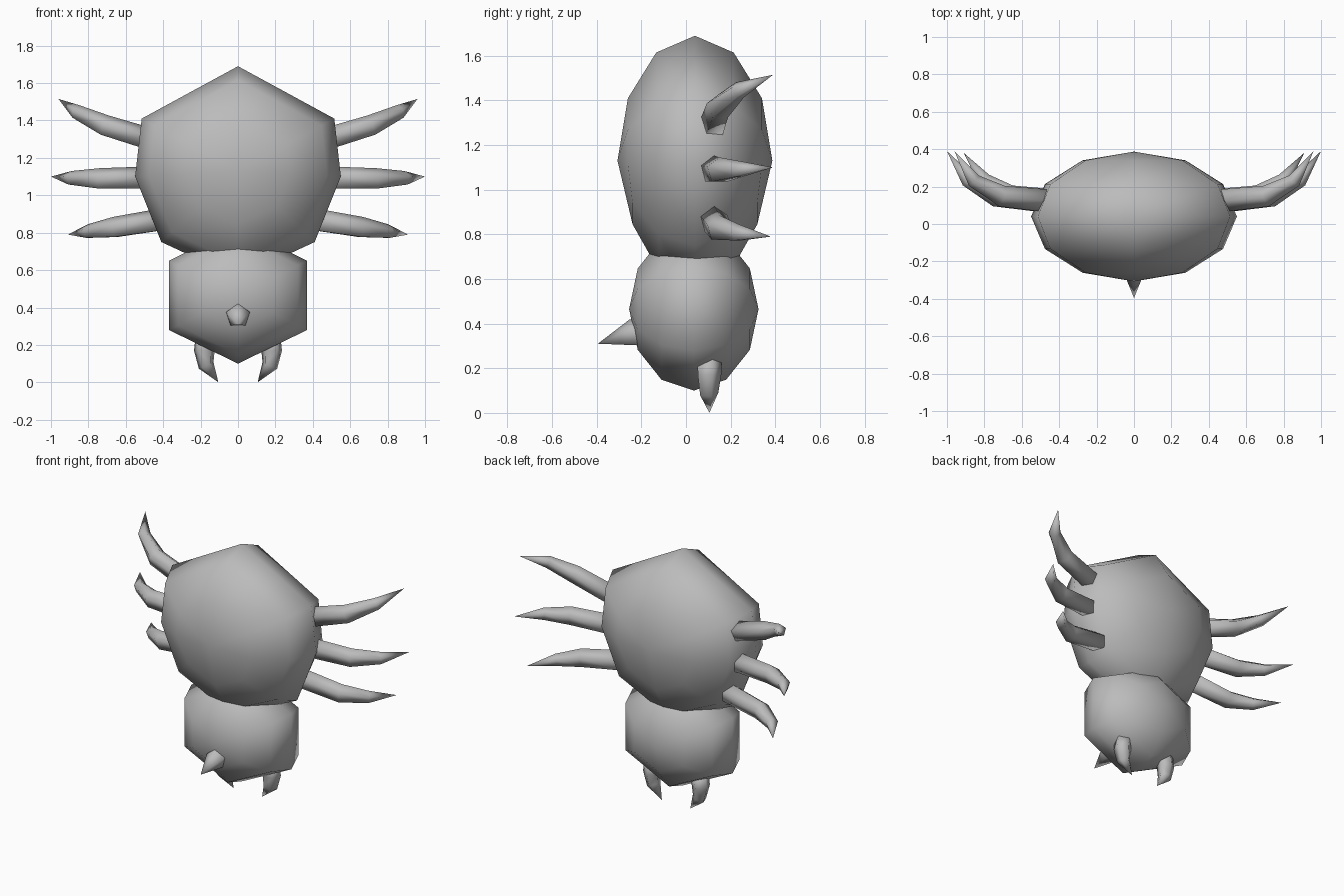
import bpy, bmesh, math
from mathutils import Vector

if "Cube" in bpy.data.objects:
    bpy.data.objects.remove(bpy.data.objects["Cube"])

grey = bpy.data.materials.new("grey")
grey.diffuse_color = (0.5, 0.5, 0.5, 1)
grey.use_nodes = True
grey.node_tree.nodes["Principled BSDF"].inputs["Base Color"].default_value = grey.diffuse_color


def finish(name, bm):
    bmesh.ops.recalc_face_normals(bm, faces=bm.faces)
    me = bpy.data.meshes.new(name)
    bm.to_mesh(me)
    bm.free()
    me.materials.append(grey)
    me.polygons.foreach_set("use_smooth", [True] * len(me.polygons))
    ob = bpy.data.objects.new(name, me)
    bpy.context.collection.objects.link(ob)


def skin(bm, rings, start, end):
    """Bridge rings of vertices and close the ends to single points."""
    n = len(rings[0])
    for a, b in zip(rings, rings[1:]):
        for i in range(n):
            j = (i + 1) % n
            bm.faces.new((a[i], a[j], b[j], b[i]))
    for ring, p in ((rings[0], start), (rings[-1], end)):
        v = bm.verts.new(p)
        for i in range(n):
            bm.faces.new((ring[i], ring[(i + 1) % n], v))


def body(name, half, cy, cz, ry, taper=0.0):
    """Ball with its poles on y; half = right side of the front outline."""
    outline = half + [(-x, z) for x, z in half[-2:0:-1]]
    bm = bmesh.new()
    rings = []
    for k in range(1, 6):
        a = math.pi * k / 6
        s, y = math.sin(a), -ry * math.cos(a)
        rings.append([bm.verts.new((x * s, cy + y * (1 - taper * (z < cz - 0.1)),
                                    cz + (z - cz) * s)) for x, z in outline])
    skin(bm, rings, (0, cy - ry, cz), (0, cy + ry, cz))
    finish(name, bm)


def horn(name, path, up, side=1, n=5):
    """Tapered tube along (x, y, z, radius) points; the last point is the tip."""
    pts = [Vector((p[0] * side, p[1], p[2])) for p in path]
    bm = bmesh.new()
    rings = []
    for i in range(len(pts) - 1):
        d = (pts[i + 1] - pts[max(i - 1, 0)]).normalized()
        u = Vector(up)
        u = (u - d * u.dot(d)).normalized()
        w = d.cross(u) * side
        r = path[i][3]
        rings.append([bm.verts.new(pts[i] + r * (u * math.cos(t) + w * math.sin(t)))
                      for t in (math.tau * k / n for k in range(n))])
    skin(bm, rings, pts[0], pts[-1])
    finish(name, bm)


# Large rear body and smaller head
body("abdomen", [(0, 1.69), (0.515, 1.41), (0.55, 1.1), (0.41, 0.75), (0, 0.56)],
     0.04, 1.13, 0.347, 0.07)
body("head", [(0, 0.83), (0.37, 0.65), (0.37, 0.28), (0, 0.1)], 0.035, 0.465, 0.29)

# Nose spike
horn("nose_spike", [(0, -0.15, 0.36, 0.075), (0, -0.24, 0.355, 0.065), (0, -0.395, 0.31)], (0, 0, 1))

# Curved legs and jaws, mirrored left and right
legs = {
    "upper_leg": [(0.42, 0.12, 1.28, 0.065), (0.71, 0.15, 1.37, 0.06),
                  (0.86, 0.235, 1.445, 0.04), (0.96, 0.39, 1.515)],
    "middle_leg": [(0.45, 0.12, 1.09, 0.065), (0.74, 0.15, 1.085, 0.06),
                   (0.89, 0.235, 1.09, 0.04), (1.0, 0.39, 1.1)],
    "lower_leg": [(0.38, 0.12, 0.87, 0.065), (0.66, 0.15, 0.825, 0.06),
                  (0.8, 0.235, 0.805, 0.04), (0.91, 0.38, 0.79)],
}
for side, tag in ((1, "right"), (-1, "left")):
    for name, path in legs.items():
        horn(f"{tag}_{name}", path, (0, 0, 1), side)
    horn(f"{tag}_jaw", [(0.17, 0.1, 0.24, 0.06), (0.18, 0.1, 0.17, 0.058),
                        (0.17, 0.1, 0.09, 0.045), (0.105, 0.105, 0.0)], (0, 1, 0), side)
